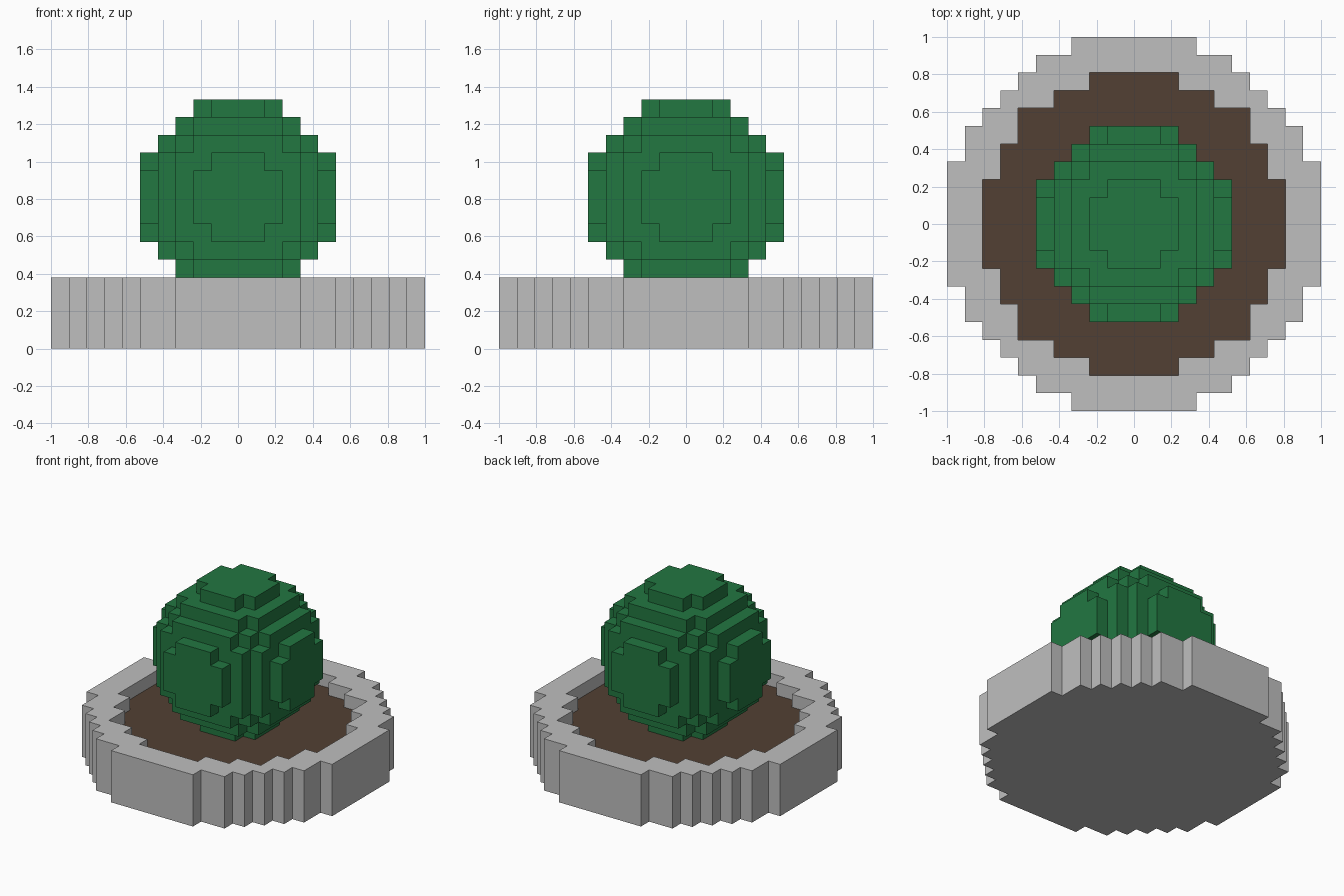
import bpy
import bmesh
from mathutils import Vector

cube = bpy.data.objects.get("Cube")
if cube:
    bpy.data.objects.remove(cube, do_unlink=True)

U = 2 / 21  # edge of one block


def material(name, rgb):
    mat = bpy.data.materials.new(name)
    mat.use_nodes = True
    mat.diffuse_color = (*rgb, 1)
    bsdf = mat.node_tree.nodes["Principled BSDF"]
    bsdf.inputs["Base Color"].default_value = (*rgb, 1)
    bsdf.inputs["Roughness"].default_value = 0.9
    return mat


def in_round(diameter, *coords):
    """True when a block centre lies within a disc or ball of this diameter."""
    return sum(c * c for c in coords) <= (diameter / 2) ** 2


def block_part(name, filled, reach, levels, mat):
    """Build the outer skin of every block for which filled(x, y, level) holds."""
    span = range(-reach, reach + 1)
    blocks = {(x, y, k) for x in span for y in span for k in levels if filled(x, y, k)}
    bm = bmesh.new()
    for block in blocks:
        centre = Vector(block) + Vector((0, 0, 0.5))
        for axis in range(3):
            for sign in (-1, 1):
                n = Vector((0, 0, 0))
                n[axis] = sign
                if tuple(int(c) for c in Vector(block) + n) in blocks:
                    continue
                a = Vector((n.y, n.z, n.x))
                b = n.cross(a)
                corners = (-a - b, a - b, a + b, b - a)
                bm.faces.new([bm.verts.new((centre + (n + c) / 2) * U) for c in corners])
    bmesh.ops.remove_doubles(bm, verts=bm.verts, dist=U / 100)
    # Merge the block faces into large flat panels
    bmesh.ops.dissolve_limit(bm, angle_limit=0.01, verts=bm.verts, edges=bm.edges)
    mesh = bpy.data.meshes.new(name)
    bm.to_mesh(mesh)
    bm.free()
    mesh.materials.append(mat)
    obj = bpy.data.objects.new(name, mesh)
    bpy.context.collection.objects.link(obj)
    return obj


stone = material("stone grey", (0.52, 0.52, 0.52))
earth = material("earth brown", (0.084, 0.051, 0.033))
leaf = material("leaf green", (0.016, 0.184, 0.053))

OUTER, INNER, BALL = 21, 17, 11
SOIL_TOP = 3
ball_middle = SOIL_TOP + BALL // 2

# Round planter: solid floor with a raised rim
block_part("planter",
           lambda x, y, k: in_round(OUTER, x, y) and (k == 0 or not in_round(INNER, x, y)),
           10, range(4), stone)

# Soil filling, one block below the rim
block_part("soil", lambda x, y, k: in_round(INNER, x, y), 8, range(1, SOIL_TOP), earth)

# Clipped round bush resting on the soil
block_part("bush", lambda x, y, k: in_round(BALL, x, y, k - ball_middle),
           5, range(SOIL_TOP, SOIL_TOP + BALL), leaf)
